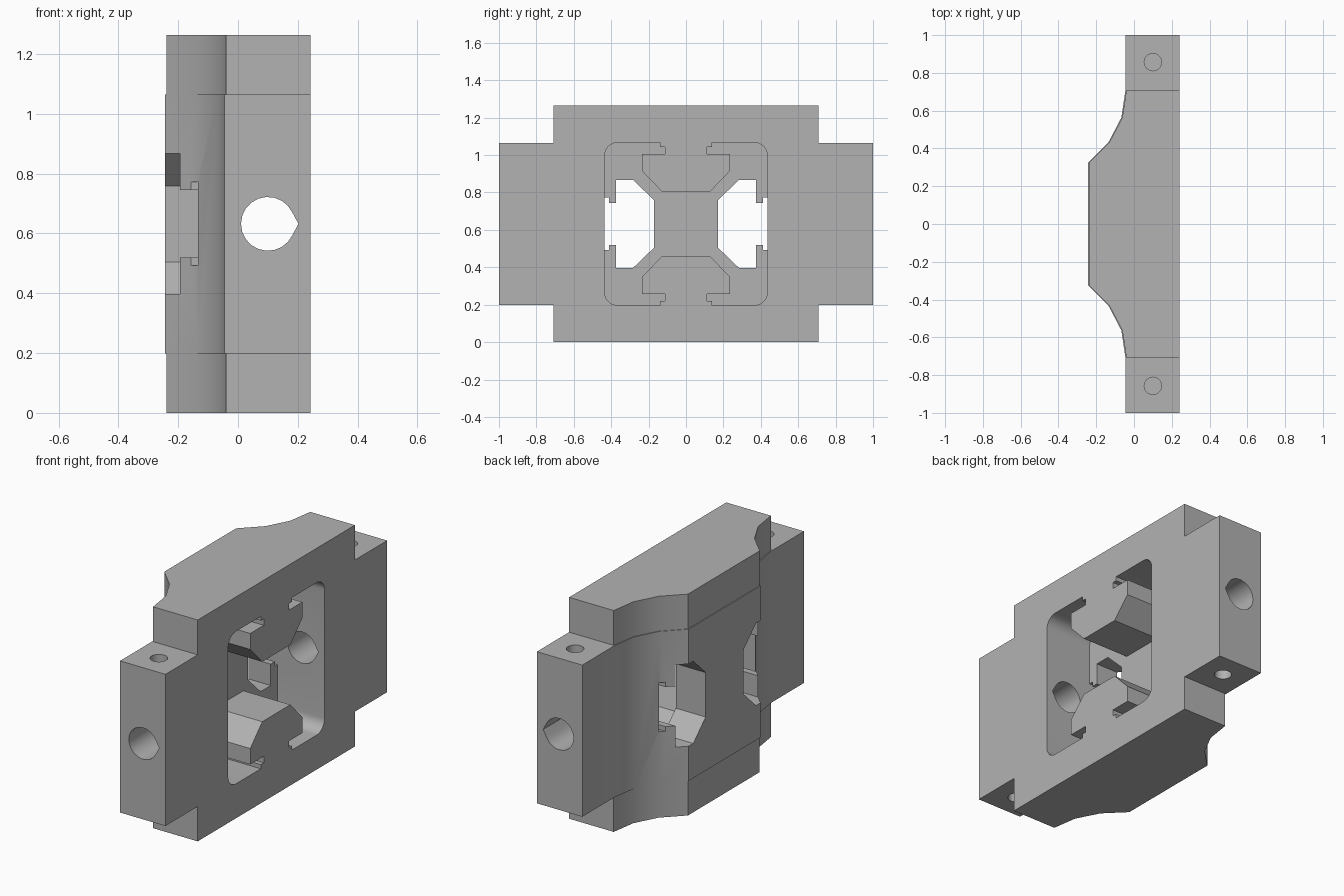
import bpy, bmesh, math
from mathutils import Matrix, Vector

cube = bpy.data.objects.get("Cube")
if cube:
    bpy.data.objects.remove(cube, do_unlink=True)

FACE, BACK, FLOOR = 0.242, -0.04, -0.055   # x of mounting face, wing backs, pocket floor
HEIGHT = 1.264
MID = HEIGHT / 2
HALF = 0.435                                # half width of the slotted pocket

plastic = bpy.data.materials.new("grey plastic")
plastic.use_nodes = True
grey = (0.45, 0.45, 0.45, 1)
plastic.diffuse_color = grey
plastic.node_tree.nodes["Principled BSDF"].inputs["Base Color"].default_value = grey


def prism(name, points, axis, start, end):
    """Extrude a 2D outline along an axis; z: (x, y), x: (y, z), y: (x, z)."""
    place = {"z": lambda a, b: (a, b, start),
             "x": lambda a, b: (start, a, b),
             "y": lambda a, b: (a, start, b)}[axis]
    bm = bmesh.new()
    face = bm.faces.new([bm.verts.new(place(a, b)) for a, b in points])
    out = bmesh.ops.extrude_face_region(bm, geom=[face])
    shift = Vector(place(0, 0)).normalized() * 0
    shift["xyz".index(axis)] = end - start
    moved = [v for v in out["geom"] if isinstance(v, bmesh.types.BMVert)]
    bmesh.ops.translate(bm, verts=moved, vec=shift)
    bmesh.ops.recalc_face_normals(bm, faces=bm.faces)
    mesh = bpy.data.meshes.new(name)
    bm.to_mesh(mesh)
    bm.free()
    mesh.materials.append(plastic)
    obj = bpy.data.objects.new(name, mesh)
    bpy.context.collection.objects.link(obj)
    return obj


def combine(target, tool, operation):
    """Apply a boolean and discard the helper."""
    tool.hide_render = True
    mod = target.modifiers.new("cut", "BOOLEAN")
    mod.object, mod.operation, mod.solver = tool, operation, "EXACT"
    bpy.context.view_layer.objects.active = target
    bpy.ops.object.modifier_apply(modifier=mod.name)
    bpy.data.objects.remove(tool, do_unlink=True)


def arc(cx, cy, r, a0, a1, n):
    return [(cx + r * math.cos(math.radians(a0 + (a1 - a0) * i / n)),
             cy + r * math.sin(math.radians(a0 + (a1 - a0) * i / n))) for i in range(n + 1)]


def mirrored(points):
    """Close an outline by mirroring its second coordinate."""
    return points + [(a, -b) for a, b in reversed(points)]


# Main body with the hollow curved back
curve = [(BACK, 0.709), (-0.062, 0.563), (-0.13, 0.433), (-0.239, 0.324)]
body = prism("bracket_body", mirrored([(FACE, 0.709)] + curve), "z", 0, HEIGHT)

# Slightly thicker middle band that carries the side wings
band = [(FACE, 1), (BACK - 0.005, 1)] + [(x - 0.005, y) for x, y in curve]
combine(body, prism("wing_band", mirrored(band), "z", 0.199, HEIGHT - 0.199), "UNION")

# Slot key outline: (half width, distance from the centre)
key = [(0.14, HALF), (0.14, 0.411), (0.113, 0.411), (0.113, 0.374),
       (0.235, 0.374), (0.235, 0.283), (0.127, 0.171)]

# Rounded pocket in the mounting face, leaving the upper and lower keys standing
corner = HALF - 0.07
quarter = arc(corner, corner, 0.07, 0, 90, 8) + key
upper = quarter + [(-y, z) for y, z in reversed(quarter)]
outline = upper + [(-y, -z) for y, z in upper]
pocket = prism("pocket_cutter", [(y, z + MID) for y, z in outline], "x", FLOOR, FACE + 0.1)
combine(body, pocket, "DIFFERENCE")

# Key-shaped openings through the pocket floor on both sides
for side in (-1, 1):
    opening = mirrored([(side * d, w) for w, d in key])
    cutter = prism("slot_cutter", [(y, z + MID) for y, z in opening], "x", -0.4, 0.0)
    combine(body, cutter, "DIFFERENCE")

# Teardrop hole running through both wings
drop = [(0.202, 0)] + arc(0.1, 0, 0.09, 25, 335, 18)
combine(body, prism("teardrop_cutter", [(x, z + MID) for x, z in drop], "y", -1.1, 1.1), "DIFFERENCE")

# Blind screw holes in the top and bottom of each wing
for side in (-1, 1):
    ring = arc(0.1, side * 0.857, 0.046, 0, 360, 24)[:-1]
    for start, end in ((0.1, 0.48), (HEIGHT - 0.48, HEIGHT - 0.1)):
        combine(body, prism("screw_cutter", ring, "z", start, end), "DIFFERENCE")

# Smooth the curves, keep the machined edges sharp
bpy.ops.object.select_all(action="DESELECT")
body.select_set(True)
bpy.context.view_layer.objects.active = body
bpy.ops.object.shade_smooth_by_angle(angle=math.radians(30))
